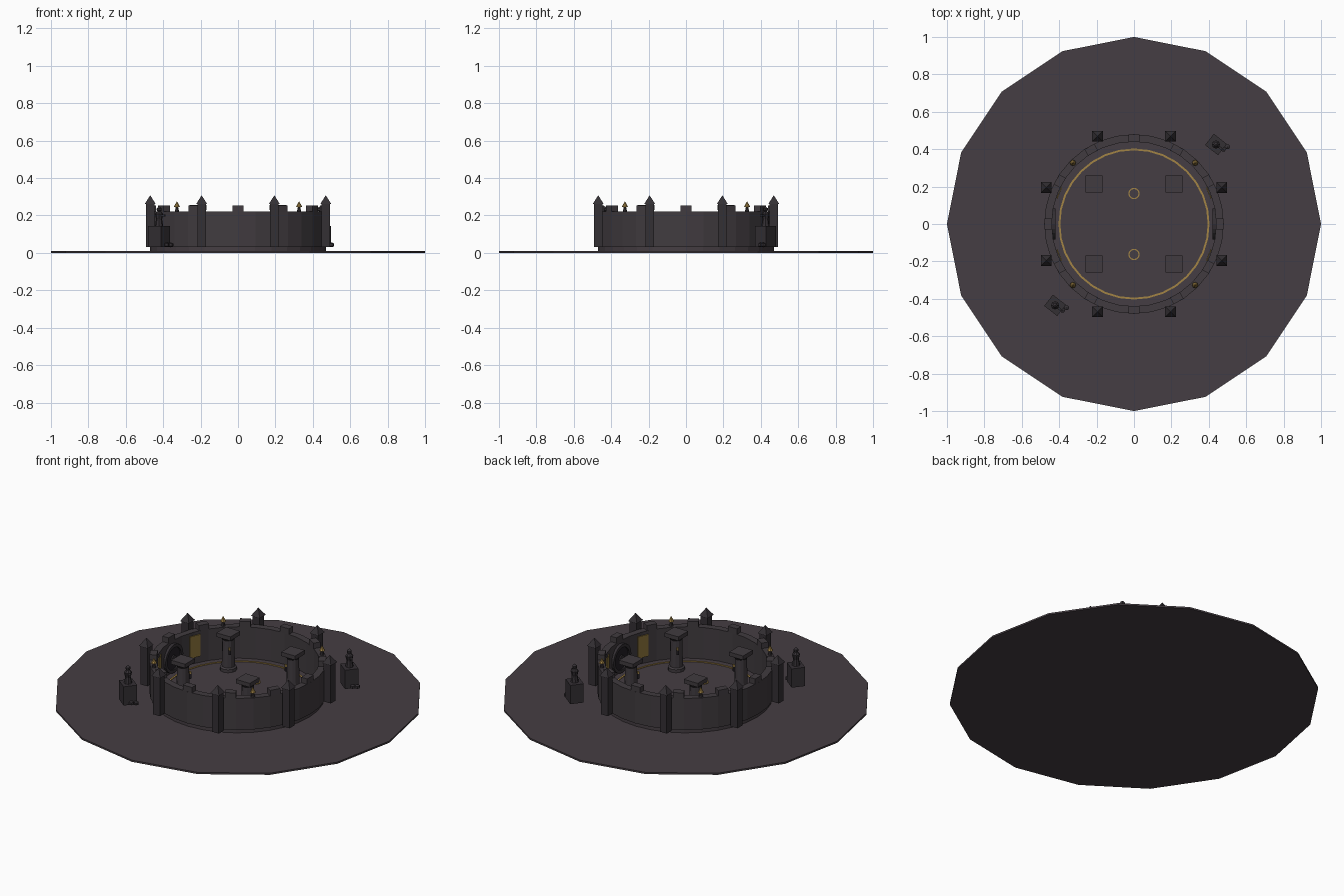
import bpy, bmesh, math
from mathutils import Matrix, Vector

if "Cube" in bpy.data.objects:
    bpy.data.objects.remove(bpy.data.objects["Cube"])


def material(name, rgb):
    m = bpy.data.materials.new(name)
    m.diffuse_color = (*rgb, 1)
    m.use_nodes = True
    m.node_tree.nodes["Principled BSDF"].inputs["Base Color"].default_value = m.diffuse_color
    return m


GROUND = material("ground_stone", (0.060, 0.048, 0.056))
STONE = material("wall_stone", (0.052, 0.044, 0.050))
DARK = material("dark_stone", (0.034, 0.029, 0.034))
IRON = material("black_iron", (0.016, 0.014, 0.018))
GOLD = material("gold", (0.36, 0.23, 0.06))
CLOTH = material("banner_gold", (0.24, 0.16, 0.04))


def finish(name, bm, mat):
    bmesh.ops.recalc_face_normals(bm, faces=bm.faces[:])
    me = bpy.data.meshes.new(name)
    bm.to_mesh(me)
    bm.free()
    me.materials.append(mat)
    ob = bpy.data.objects.new(name, me)
    bpy.context.collection.objects.link(ob)
    return ob


def box(name, size, loc, mat, turn=0):
    bm = bmesh.new()
    bmesh.ops.create_cube(bm, size=1)
    bm.transform(Matrix.Translation(loc) @ Matrix.Rotation(turn, 4, 'Z')
                 @ Matrix.Diagonal((*size, 1)))
    return finish(name, bm, mat)


def lathe(name, profile, n, mat, loc=(0, 0, 0), closed=False, phase=0, tilt=None):
    """Revolve (radius, z) points about z in n flat steps."""
    bm = bmesh.new()
    rings = []
    for r, z in profile:
        if r == 0:
            rings.append([bm.verts.new((0, 0, z))] * n)
        else:
            rings.append([bm.verts.new((r * math.cos(phase + math.tau * i / n),
                                        r * math.sin(phase + math.tau * i / n), z))
                          for i in range(n)])
    pairs = list(zip(rings, rings[1:]))
    if closed:
        pairs.append((rings[-1], rings[0]))
    for a, b in pairs:
        for i in range(n):
            j = (i + 1) % n
            bm.faces.new(list(dict.fromkeys((a[i], a[j], b[j], b[i]))))
    bm.transform(Matrix.Translation(loc) @ (tilt or Matrix()))
    return finish(name, bm, mat)


def polar(r, deg, z):
    a = math.radians(deg)
    return Vector((r * math.cos(a), r * math.sin(a), z))


# Ground and arena floor
lathe("ground", [(0, 0), (1, 0), (1, 0.01), (0, 0.01)], 16, GROUND)
lathe("arena_floor", [(0, 0.01), (0.47, 0.01), (0.47, 0.032), (0, 0.032)], 32, GROUND)

# Ring wall with merlons
lathe("ring_wall", [(0.44, 0.032), (0.48, 0.032), (0.48, 0.22), (0.44, 0.22)],
      32, STONE, closed=True)
for k in range(12):
    box("merlon", (0.04, 0.06, 0.035), polar(0.458, 30 * k, 0.235), STONE,
        math.radians(30 * k))

# Square towers with pyramid roofs
for k in range(8):
    p = polar(0.508, 22.5 + 45 * k, 0)
    box("tower", (0.046, 0.046, 0.235), (p.x, p.y, 0.15), DARK)
    lathe("tower_roof", [(0, 0.262), (0.041, 0.262), (0, 0.308)], 4, DARK,
          (p.x, p.y, 0), phase=math.pi / 4)

# Wall lamps on the diagonals
for k in range(4):
    p = polar(0.462, 45 + 90 * k, 0)
    lathe("lamp_post", [(0, 0.22), (0.012, 0.22), (0.006, 0.245), (0, 0.245)], 8, DARK, p)
    lathe("lamp_flame", [(0, 0.242), (0.016, 0.246), (0.011, 0.256), (0, 0.277)], 8, GOLD, p)

# Inlaid gold rings on the floor
lathe("floor_ring", [(0.394, 0.031), (0.404, 0.031), (0.404, 0.036), (0.394, 0.036)],
      32, GOLD, closed=True)
for s in (1, -1):
    lathe("floor_mark", [(0.024, 0.031), (0.03, 0.031), (0.03, 0.036), (0.024, 0.036)],
          16, GOLD, (0, 0.163 * s, 0), closed=True)

# Pillars with square capitals and sconces facing the centre
for k in range(4):
    deg = 45 + 90 * k
    p = polar(0.302, deg, 0)
    lathe("pillar", [(0, 0.03), (0.046, 0.03), (0.046, 0.05), (0.036, 0.056),
                     (0.033, 0.215), (0.045, 0.232), (0, 0.232)], 12, STONE, p)
    box("capital", (0.092, 0.092, 0.024), (p.x, p.y, 0.243), STONE)
    box("sconce", (0.014, 0.012, 0.028), polar(0.264, deg, 0.152), IRON, math.radians(deg))
    box("sconce_flame", (0.01, 0.01, 0.014), polar(0.262, deg, 0.172), GOLD,
        math.radians(deg))

# Round gates inside the wall, with banners on both sides
for s in (1, -1):
    tilt = Matrix.Rotation(math.pi / 2, 4, 'Y')
    lathe("gate_door", [(0, -0.006), (0.07, -0.006), (0.07, 0.006), (0, 0.006)],
          20, IRON, (0.434 * s, 0, 0.122), tilt=tilt)
    lathe("gate_frame", [(0.066, -0.012), (0.084, -0.012), (0.084, 0.012), (0.066, 0.012)],
          20, DARK, (0.432 * s, 0, 0.122), closed=True, tilt=tilt)
    lathe("gate_hub", [(0, -0.012), (0.02, -0.012), (0.02, 0.012), (0, 0.012)],
          12, DARK, (0.432 * s, 0, 0.122), tilt=tilt)
for deg in (22.5, 157.5, 202.5, 337.5):
    box("banner", (0.006, 0.066, 0.13), polar(0.433, deg, 0.137), CLOTH, math.radians(deg))

# Statues on plinths outside the wall
for s in (1, -1):
    c = Vector((0.43 * s + 0.008, 0.43 * s - 0.005, 0))
    turn = math.radians(-38)
    rot = Matrix.Rotation(turn, 3, 'Z')
    box("statue_plinth", (0.088, 0.076, 0.112), c + Vector((0, 0, 0.088)), DARK, turn)
    lathe("statue_body", [(0, 0.144), (0.022, 0.144), (0.016, 0.18), (0.022, 0.208),
                          (0.01, 0.222), (0, 0.222)], 8, DARK, c)
    lathe("statue_head", [(0, 0.218), (0.013, 0.226), (0.013, 0.238), (0, 0.25)], 8, DARK, c)
    box("statue_arm", (0.036, 0.012, 0.012), c + rot @ Vector((0.022, 0, 0.2)), DARK, turn)
    # Fallen stones beside the plinth
    for dx, dy in ((0.04, -0.026), (0.062, -0.012)):
        lathe("rubble", [(0, 0.03), (0.014, 0.036), (0.014, 0.05), (0, 0.056)], 6, DARK,
              c + Vector((dx, dy, 0)))
